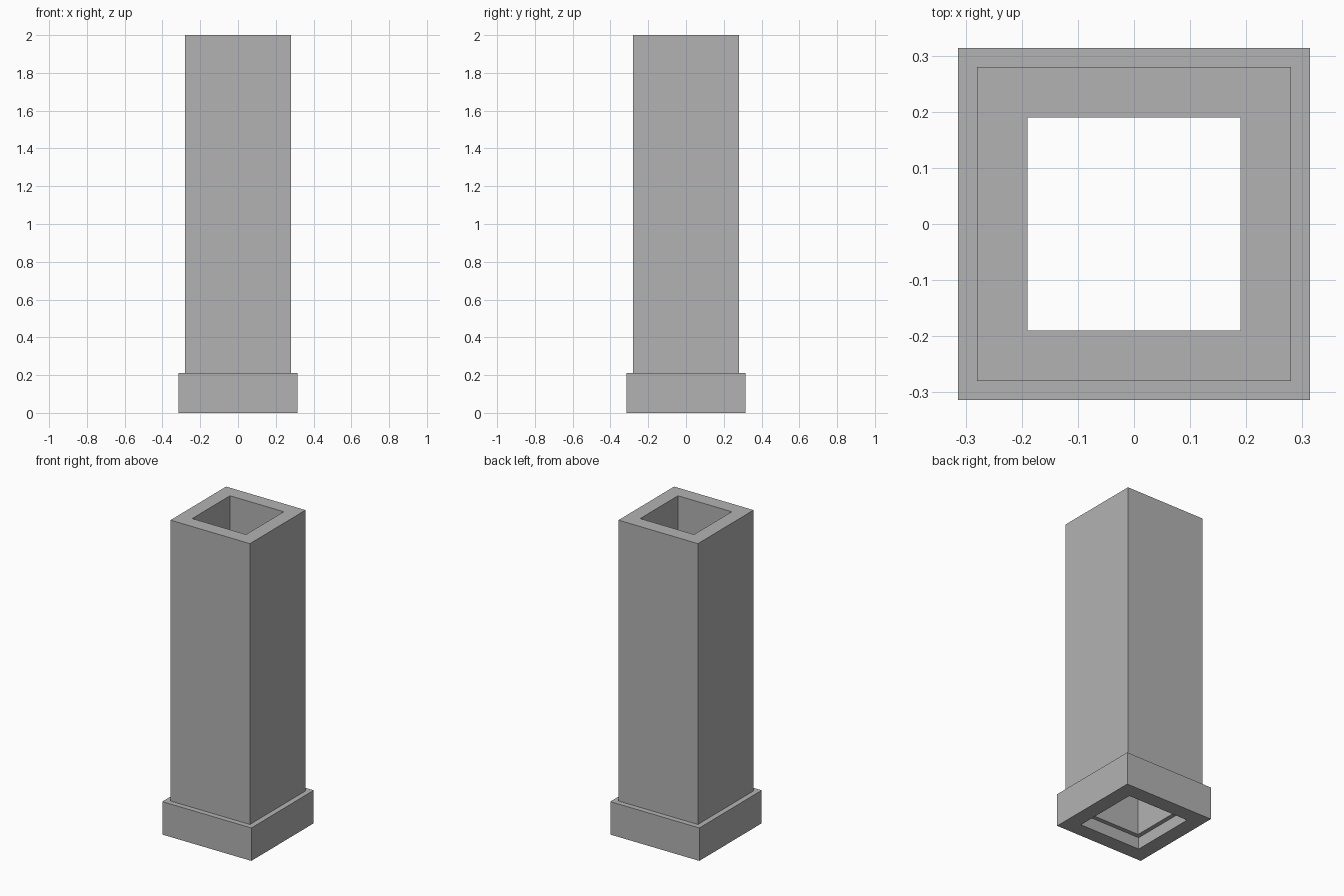
import bpy
import bmesh

cube = bpy.data.objects.get("Cube")
if cube:
    bpy.data.objects.remove(cube, do_unlink=True)

# Plain grey material
grey = bpy.data.materials.new("plain_grey")
grey.use_nodes = True
colour = (0.45, 0.45, 0.45, 1)
grey.diffuse_color = colour
grey.node_tree.nodes["Principled BSDF"].inputs["Base Color"].default_value = colour


def square_sweep(name, profile, material):
    """Sweep a closed (half width, height) profile around a square."""
    bm = bmesh.new()
    corners = [(-1, -1), (1, -1), (1, 1), (-1, 1)]
    rings = [[bm.verts.new((sx * r, sy * r, z)) for sx, sy in corners]
             for r, z in profile]
    for i, ring in enumerate(rings):
        following = rings[(i + 1) % len(rings)]
        for j in range(4):
            k = (j + 1) % 4
            bm.faces.new((ring[j], ring[k], following[k], following[j]))
    bmesh.ops.recalc_face_normals(bm, faces=bm.faces)
    mesh = bpy.data.meshes.new(name)
    bm.to_mesh(mesh)
    bm.free()
    mesh.materials.append(material)
    obj = bpy.data.objects.new(name, mesh)
    bpy.context.collection.objects.link(obj)
    return obj


# Hollow shaft on a wider plinth, with a shallow socket under the plinth
base_half, shaft_half, socket_half, bore_half = 0.314, 0.28, 0.217, 0.19
base_top, socket_top, top = 0.21, 0.075, 2.0
square_sweep("hollow_column", [
    (base_half, 0), (base_half, base_top),
    (shaft_half, base_top), (shaft_half, top),
    (bore_half, top), (bore_half, socket_top),
    (socket_half, socket_top), (socket_half, 0),
], grey)
